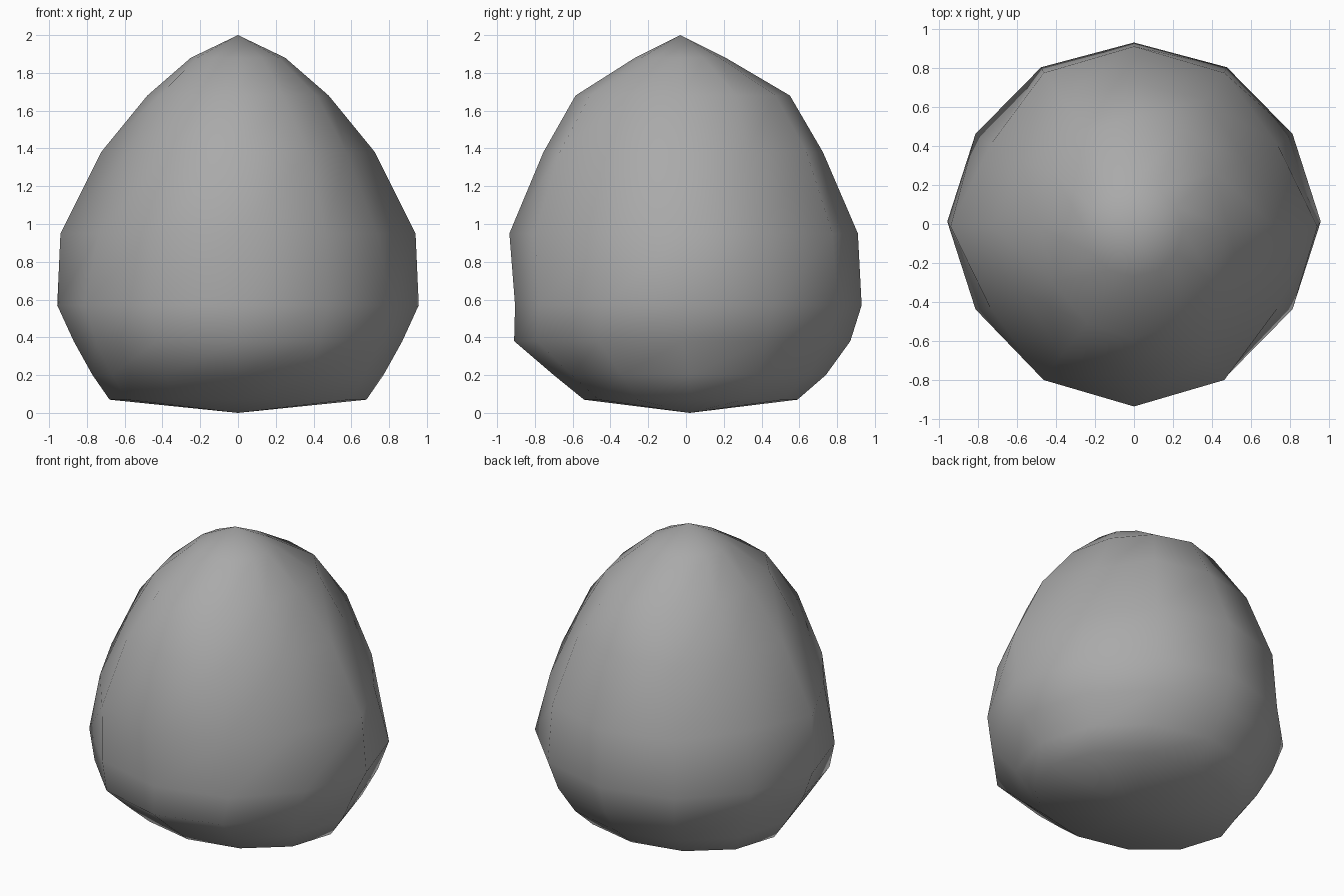
import bpy, bmesh, math

cube = bpy.data.objects.get("Cube")
if cube:
    bpy.data.objects.remove(cube, do_unlink=True)

# Plain grey stone colour
grey = bpy.data.materials.new("stone_grey")
grey.use_nodes = True
colour = (0.4, 0.4, 0.4, 1.0)
grey.diffuse_color = colour
grey.node_tree.nodes["Principled BSDF"].inputs["Base Color"].default_value = colour

# Profile rings: height, half width, front y, back y, then the radius factor
# of the corners 30 and 60 degrees away from the sides
RINGS = [
    (0.07, 0.68, -0.54, 0.59, 1.00, 1.00),
    (0.20, 0.77, -0.70, 0.74, 1.00, 1.00),
    (0.38, 0.87, -0.91, 0.87, 1.00, 1.00),
    (0.57, 0.957, -0.905, 0.93, 0.98, 0.995),
    (0.95, 0.94, -0.935, 0.91, 0.905, 0.985),
    (1.38, 0.725, -0.755, 0.725, 0.915, 1.02),
    (1.68, 0.48, -0.585, 0.55, 1.00, 1.00),
    (1.88, 0.25, -0.27, 0.21, 1.00, 1.00),
]
SIDES = 12

# Rounded boulder: stacked twelve-sided rings closed by a point at each end
bm = bmesh.new()
rings = []
for z, half_width, front, back, near_side, near_end in RINGS:
    mid, depth = (front + back) / 2, (back - front) / 2
    factors = (1, near_side, near_end, 1, near_end, near_side)
    ring = []
    for i in range(SIDES):
        a = 2 * math.pi * i / SIDES
        r = factors[i % 6]
        ring.append(bm.verts.new((half_width * r * math.cos(a), mid + depth * r * math.sin(a), z)))
    rings.append(ring)
bottom = bm.verts.new((0, 0.02, 0))
top = bm.verts.new((0, -0.03, 2))

for i in range(SIDES):
    j = (i + 1) % SIDES
    bm.faces.new((bottom, rings[0][j], rings[0][i]))
    bm.faces.new((top, rings[-1][i], rings[-1][j]))
    for low, high in zip(rings, rings[1:]):
        bm.faces.new((low[i], low[j], high[j], high[i]))

bmesh.ops.recalc_face_normals(bm, faces=bm.faces)
for face in bm.faces:
    face.smooth = True

mesh = bpy.data.meshes.new("boulder")
bm.to_mesh(mesh)
bm.free()
mesh.materials.append(grey)
boulder = bpy.data.objects.new("boulder", mesh)
bpy.context.collection.objects.link(boulder)
